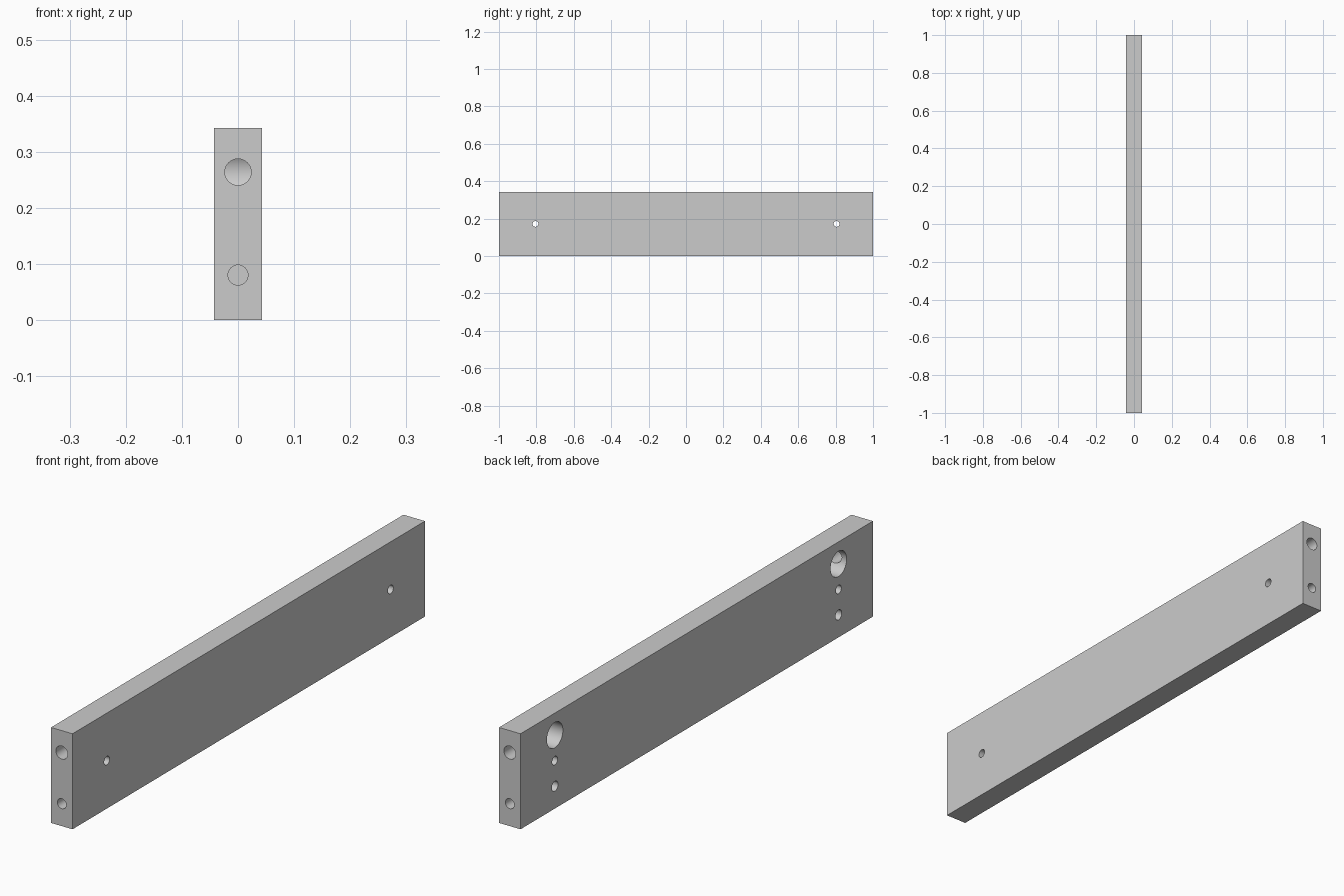
import bpy
import math

if "Cube" in bpy.data.objects:
    bpy.data.objects.remove(bpy.data.objects["Cube"])

HX, H = 0.0427, 0.343           # half thickness, height
Z_LOW, Z_MID, Z_HIGH = 0.0805, 0.172, 0.264
Y_HOLE = 0.805                  # distance of face holes from the middle

# Board
bpy.ops.mesh.primitive_cube_add(size=1, location=(0, 0, H / 2))
board = bpy.context.object
board.name = "drilled_board"
board.scale = (2 * HX, 2, H)
bpy.ops.object.transform_apply(location=True, rotation=False, scale=True)


def drill(axis, radius, start, end, other, z):
    """Cut a round hole along x or y; other is the remaining horizontal coordinate."""
    mid = (start + end) / 2
    loc = (mid, other, z) if axis == 'x' else (other, mid, z)
    rot = (0, math.pi / 2, 0) if axis == 'x' else (math.pi / 2, 0, 0)
    bpy.ops.mesh.primitive_cylinder_add(vertices=48, radius=radius,
                                        depth=abs(end - start), location=loc, rotation=rot)
    cutter = bpy.context.object
    cutter.name = "hole_cutter"
    cutter.hide_render = True
    mod = board.modifiers.new("hole", 'BOOLEAN')
    mod.operation = 'DIFFERENCE'
    mod.solver = 'EXACT'
    mod.object = cutter
    bpy.context.view_layer.objects.active = board
    bpy.ops.object.modifier_apply(modifier=mod.name)
    bpy.data.objects.remove(cutter, do_unlink=True)


for s in (-1, 1):
    y = s * Y_HOLE
    # Left face: large blind fastener hole, through hole, small blind hole
    drill('x', 0.0455, -0.1, 0.031, y, Z_HIGH)
    drill('x', 0.0155, -0.1, 0.1, y, Z_MID)
    drill('x', 0.0178, -0.1, 0.012, y, Z_LOW)
    # End face: bolt hole reaching the fastener hole, and blind dowel hole
    drill('y', 0.0235, s * 1.1, y, 0, Z_HIGH)
    drill('y', 0.0178, s * 1.1, s * 0.89, 0, Z_LOW)

# Smooth hole walls, sharp board edges
bpy.ops.object.select_all(action='DESELECT')
board.select_set(True)
bpy.context.view_layer.objects.active = board
bpy.ops.object.shade_smooth_by_angle(angle=math.radians(30))
